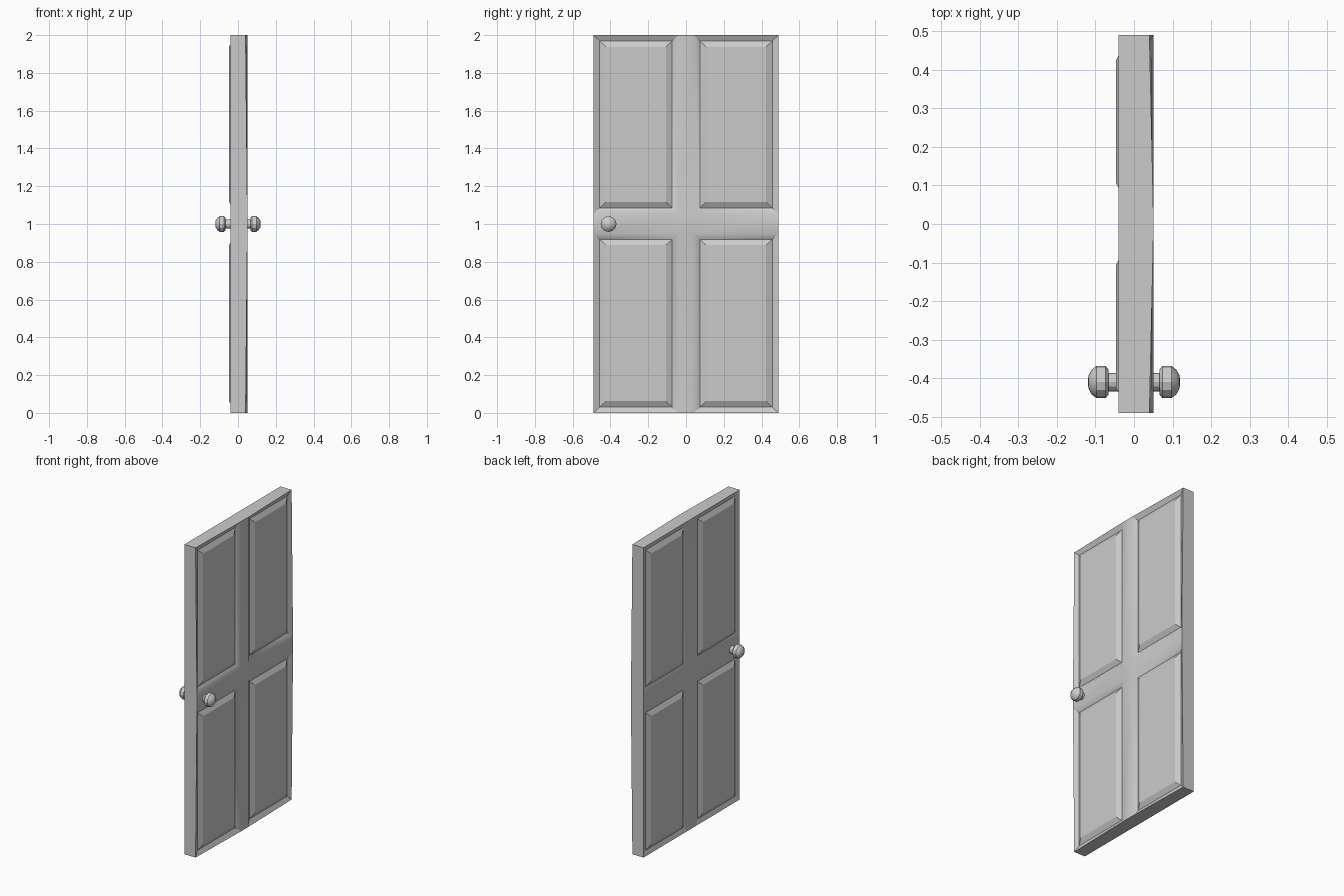
import bpy, bmesh, math
from mathutils import Matrix

if "Cube" in bpy.data.objects:
    bpy.data.objects.remove(bpy.data.objects["Cube"])

YS = (-0.49, -0.04, 0.04, 0.49)
ZS = (0.0, 0.95, 1.055, 2.0)
GROOVE, PANEL = 0.03, 0.047          # depth of groove and raised panel
INSETS = ((0.033, 0.031, GROOVE), (0.067, 0.062, PANEL))


def frame_x(y, z, side):
    # Front frame swells away from the four outer corners; back is flat
    corner = abs(y) > 0.4 and z in (ZS[0], ZS[3])
    return 0.05 if side > 0 and not corner else 0.04 * side


def add(bm, points, smooth=False):
    face = bm.faces.new([bm.verts.new(p) for p in points])
    face.smooth = smooth


def rectangle(y0, y1, z0, z1):
    return [(y0, z0), (y1, z0), (y1, z1), (y0, z1)]


bm = bmesh.new()
for side in (1, -1):
    for i in range(3):
        for j in range(3):
            y0, y1, z0, z1 = YS[i], YS[i + 1], ZS[j], ZS[j + 1]
            ring = [(frame_x(y, z, side), y, z) for y, z in rectangle(y0, y1, z0, z1)]
            if i == 1 or j == 1:     # cross rails
                add(bm, ring, True)
                continue
            # Grooved surround and raised panel
            for n, (dy, dz, x) in enumerate(INSETS):
                inner = [(x * side, y, z) for y, z in
                         rectangle(y0 + dy, y1 - dy, z0 + dz, z1 - dz)]
                for k in range(4):
                    m = (k + 1) % 4
                    # slopes beside the cross blend smoothly into it
                    blend = n == 0 and (k == (1 if i == 0 else 3) or k == (2 if j == 0 else 0))
                    add(bm, [ring[k], ring[m], inner[m], inner[k]], blend)
                ring = inner
            add(bm, ring)

# Outer edges of the slab
for a in range(3):
    for e in (0, 3):
        for p, q in (((YS[a], ZS[e]), (YS[a + 1], ZS[e])),
                     ((YS[e], ZS[a]), (YS[e], ZS[a + 1]))):
            add(bm, [(frame_x(*p, 1), *p), (frame_x(*q, 1), *q),
                     (frame_x(*q, -1), *q), (frame_x(*p, -1), *p)])
bmesh.ops.remove_doubles(bm, verts=bm.verts, dist=0.0005)
bmesh.ops.recalc_face_normals(bm, faces=bm.faces)


def make_object(name, bm):
    mesh = bpy.data.meshes.new(name)
    bm.to_mesh(mesh)
    bm.free()
    obj = bpy.data.objects.new(name, mesh)
    bpy.context.collection.objects.link(obj)
    return obj


make_object("door_slab", bm)

# Turned knobs, one on each side: (distance from door centre, radius)
PROFILE = [(0.03, 0.024), (0.066, 0.024), (0.066, 0.032), (0.074, 0.042),
           (0.097, 0.042), (0.11, 0.032), (0.118, 0.017), (0.12, 0.0)]
for side, name in ((1, "front_knob"), (-1, "back_knob")):
    bm = bmesh.new()
    verts = [bm.verts.new((x * side, r - 0.41, 1.0)) for x, r in PROFILE]
    edges = [bm.edges.new(pair) for pair in zip(verts, verts[1:])]
    bmesh.ops.spin(bm, geom=verts + edges, cent=(0, -0.41, 1.0), axis=(1, 0, 0),
                   angle=math.tau, steps=12, use_merge=True)
    bmesh.ops.remove_doubles(bm, verts=bm.verts, dist=0.0005)
    bmesh.ops.recalc_face_normals(bm, faces=bm.faces)
    for f in bm.faces:
        f.smooth = abs(f.calc_center_median().x) > 0.097
    make_object(name, bm)
